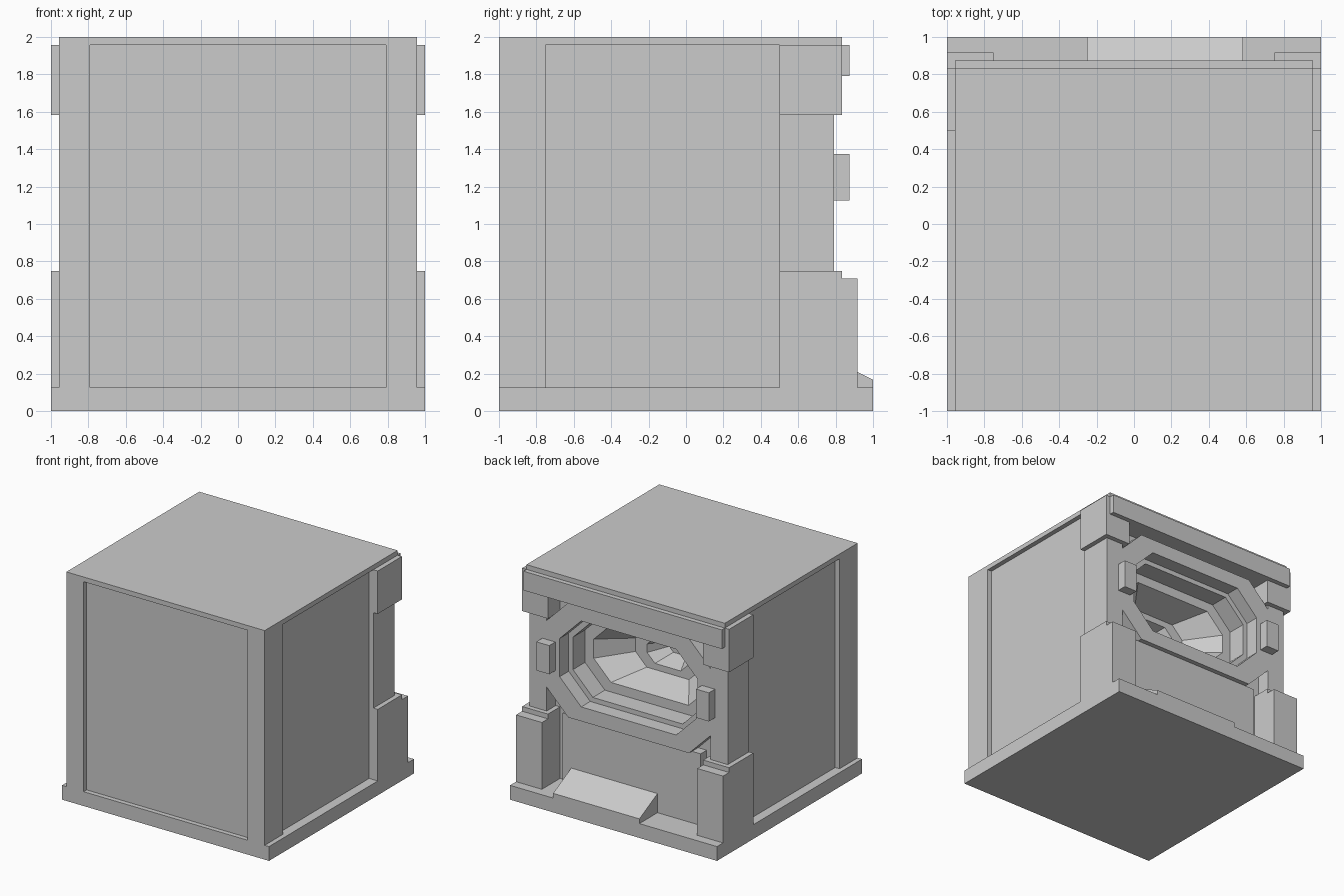
import bpy, bmesh

if "Cube" in bpy.data.objects:
    bpy.data.objects.remove(bpy.data.objects["Cube"])

U = 1 / 24  # the model sits on a 1/24 grid


def finish(name, bm):
    bmesh.ops.remove_doubles(bm, verts=bm.verts, dist=1e-5)
    bmesh.ops.recalc_face_normals(bm, faces=bm.faces)
    me = bpy.data.meshes.new(name)
    bm.to_mesh(me)
    bm.free()
    ob = bpy.data.objects.new(name, me)
    bpy.context.collection.objects.link(ob)
    return ob


def box(name, x, y, z):
    """Box from (min, max) pairs in grid units."""
    bm = bmesh.new()
    bmesh.ops.create_cube(bm, size=1)
    for v in bm.verts:
        v.co = [(a + b) / 2 * U + c * (b - a) * U for (a, b), c in zip((x, y, z), v.co)]
    return finish(name, bm)


def pair(name, x, y, z):
    """The same box on the right and the left."""
    box("right_" + name, x, y, z)
    box("left_" + name, (-x[1], -x[0]), y, z)


def octagon(y, w, z0, z1, c):
    """Chamfered rectangle in the XZ plane at depth y."""
    pts = [(w - c, z0), (w, z0 + c), (w, z1 - c), (w - c, z1),
           (c - w, z1), (-w, z1 - c), (-w, z0 + c), (c - w, z0)]
    return [(px * U, y * U, pz * U) for px, pz in pts]


def loft(name, rings):
    bm = bmesh.new()
    loops = [[bm.verts.new(p) for p in octagon(*r)] for r in rings]
    for a, b in zip(loops, loops[1:]):
        for i in range(8):
            j = (i + 1) % 8
            bm.faces.new((a[i], a[j], b[j], b[i]))
    bm.faces.new(loops[0])
    bm.faces.new(loops[-1])
    # collapse zero-length chamfers of the rectangular rings
    bmesh.ops.dissolve_degenerate(bm, dist=1e-5, edges=bm.edges)
    return finish(name, bm)


# Core: box body, raised octagonal plate, stepped opening and funnel
loft("core_with_opening", [
    (-23, 22, 3, 47, 0),
    (16, 22, 3, 47, 0),
    (16, 19, 18, 42, 5),
    (19, 19, 18, 42, 5),
    (19, 16, 21, 39, 5),
    (16, 16, 21, 39, 5),
    (16, 15, 22, 38, 4.6),
    (12, 15, 22, 38, 4.6),
    (12, 13, 24, 36, 4),
    (6, 7.5, 26, 34, 2.6),
    (6, 4.8, 27.3, 32.7, 1.8),
    (2, 2.5, 28.5, 31.5, 1),
])

# Base slab and roof
box("base", (-24, 24), (-24, 24), (0, 3))
box("roof", (-23, 23), (-24, 20), (47, 48))

# Corner posts framing the recessed front and side panels
pair("front_post", (19, 23), (-24, -18), (3, 47))
pair("rear_post", (19, 23), (12, 19), (3, 47))

# Back details
box("header_strip", (-23, 23), (16, 21), (43, 47))
pair("upper_block", (18, 24), (12, 20), (38, 47))
pair("lower_block", (18, 24), (12, 20), (3, 18))
pair("pillar", (18, 24), (20, 22), (3, 17))
pair("knob", (17, 20), (19, 21), (27, 33))
box("lower_wall", (-16, 16), (16, 18), (3, 18))

# Sloped tray at the foot of the lower wall
bm = bmesh.new()
profile = [(18, 3), (24, 3), (24, 4), (18, 7)]
face = bm.faces.new([bm.verts.new((-6 * U, y * U, z * U)) for y, z in profile])
ext = bmesh.ops.extrude_face_region(bm, geom=[face])["geom"]
bmesh.ops.translate(bm, vec=(20 * U, 0, 0),
                    verts=[g for g in ext if isinstance(g, bmesh.types.BMVert)])
finish("sloped_tray", bm)
